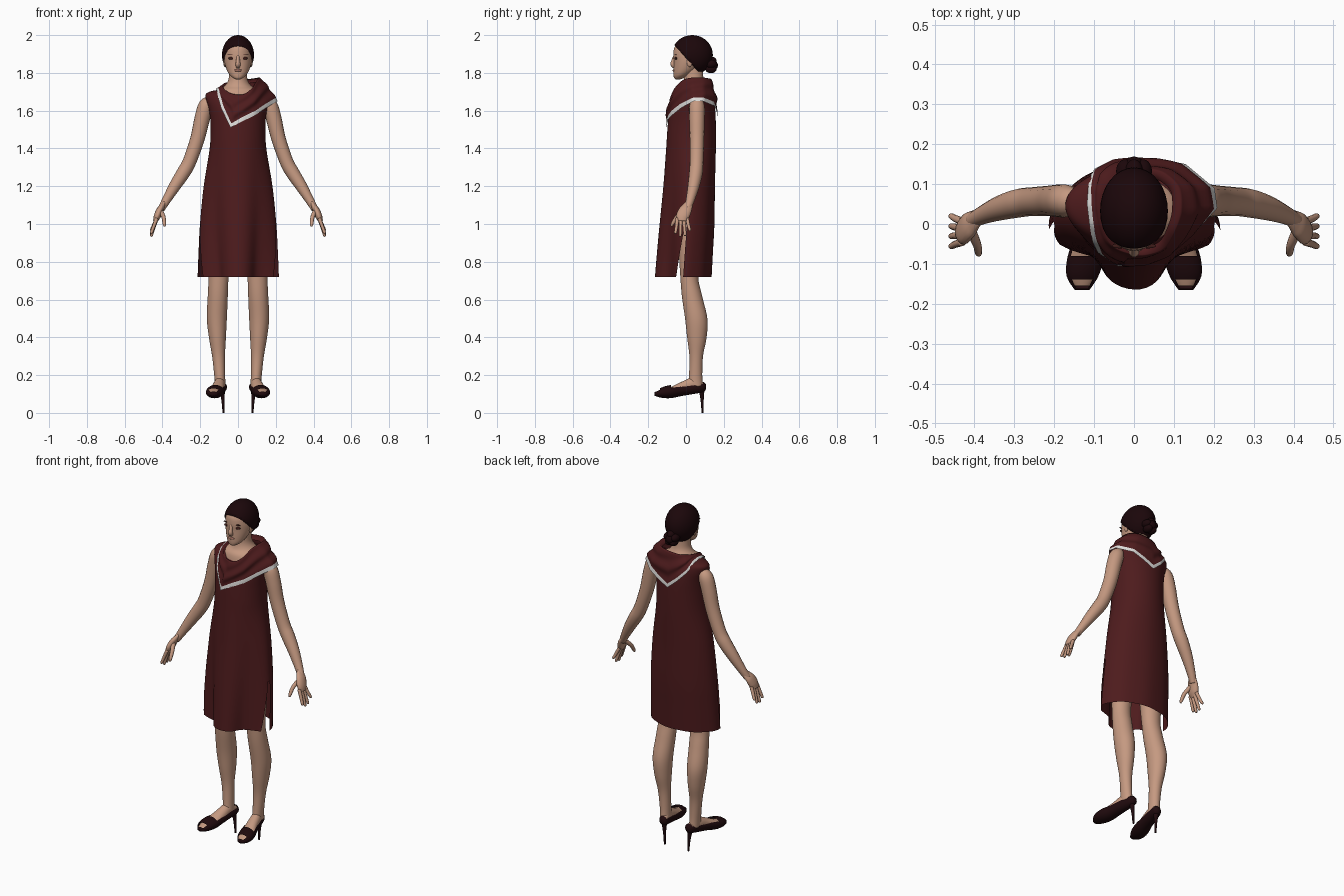
import bpy
import bmesh
from math import sin, cos, pi, hypot
from mathutils import Vector, Matrix

if "Cube" in bpy.data.objects:
    bpy.data.objects.remove(bpy.data.objects["Cube"], do_unlink=True)

CM = 0.01  # part tables below are written in hundredths of a unit


def material(name, red, green, blue):
    mat = bpy.data.materials.new(name)
    mat.use_nodes = True
    colour = (red, green, blue, 1)
    mat.diffuse_color = colour
    shader = mat.node_tree.nodes["Principled BSDF"]
    shader.inputs["Base Color"].default_value = colour
    shader.inputs["Roughness"].default_value = 0.7
    return mat


SKIN = material("skin", .56, .32, .22)
CLOTH = material("maroon cloth", .075, .011, .012)
TRIM = material("white trim", .75, .74, .72)
HAIR = material("dark hair", .011, .002, .003)
LEATHER = material("dark leather", .014, .003, .004)
LIP = material("lip", .36, .16, .12)
EYE = material("dark eye", .05, .012, .01)


def finish(bm, name, *mats):
    bmesh.ops.recalc_face_normals(bm, faces=bm.faces)
    for face in bm.faces:
        face.smooth = True
    mesh = bpy.data.meshes.new(name)
    bm.to_mesh(mesh)
    bm.free()
    for mat in mats:
        mesh.materials.append(mat)
    obj = bpy.data.objects.new(name, mesh)
    bpy.context.collection.objects.link(obj)
    return obj


def spline(keys, steps, closed=False):
    """Smooth curve through tuples of any length."""
    count, out = len(keys), []

    def key(i):
        return Vector(keys[i % count] if closed else keys[max(0, min(i, count - 1))])

    for i in range(count if closed else count - 1):
        a, b, c, d = (key(i + k) for k in (-1, 0, 1, 2))
        for k in range(steps):
            t = k / steps
            out.append(b + (c - a) * t / 2 + (a * 2 - b * 5 + c * 4 - d) * t * t / 2
                       + (b * 3 - a - c * 3 + d) * t ** 3 / 2)
    if not closed:
        out.append(key(count - 1))
    return out


def bridge(bm, rings, caps=True, drop=None):
    """Skin a list of vertex rings; drop(ring, column) leaves a face out."""
    n = len(rings[0])
    for i in range(len(rings) - 1):
        for j in range(n):
            if drop and drop(i, j):
                continue
            k = (j + 1) % n
            bm.faces.new((rings[i][j], rings[i][k], rings[i + 1][k], rings[i + 1][j]))
    if caps:
        bm.faces.new(rings[0])
        bm.faces.new(rings[-1])


def loft(name, keys, mat, along="Z", side=1, n=32, caps=True, drop=None, tweak=None):
    """Elliptic sections: (position, centre x, half width, low, high)."""
    bm = bmesh.new()
    rows = [r * CM for r in spline(keys, 5)]
    rings = []
    for s, cx, rx, low, high in rows:
        ring = []
        for j in range(n):
            th, grow = 2 * pi * j / n, 1
            if tweak:
                th, grow = tweak(s, th)
            x = side * (cx + rx * grow * cos(th))
            v = (low + high) / 2 + (high - low) / 2 * grow * sin(th)
            ring.append(bm.verts.new((x, v, s) if along == "Z" else (x, s, v)))
        rings.append(ring)
    rule = drop and (lambda i, j: drop(rows[i][0], 2 * pi * (j + .5) / n))
    bridge(bm, rings, caps, rule)
    return finish(bm, name, mat)


def limb(name, keys, mat, side=1, broad=1, n=16):
    """Tube through (x, y, z, radius), broadened front to back."""
    bm = bmesh.new()
    rows = [r * CM for r in spline(keys, 5)]
    rings = []
    for i, row in enumerate(rows):
        ahead = (rows[min(i + 1, len(rows) - 1)] - rows[max(i - 1, 0)]).xyz.normalized()
        depth = Vector((0, 1, 0))
        depth = (depth - ahead * depth.dot(ahead)).normalized()
        across = ahead.cross(depth)
        ring = []
        for j in range(n):
            th = 2 * pi * j / n
            p = row.xyz + (depth * broad * sin(th) + across * cos(th)) * row.w
            ring.append(bm.verts.new((side * p.x, p.y, p.z)))
        rings.append(ring)
    bridge(bm, rings)
    return finish(bm, name, mat)


def ball(name, centre, radii, mat, cut=None):
    bm = bmesh.new()
    bmesh.ops.create_uvsphere(bm, u_segments=32, v_segments=20, radius=1)
    bm.transform(Matrix.Translation(Vector(centre) * CM) @ Matrix.Diagonal((*(Vector(radii) * CM), 1)))
    if cut:
        geom = bm.verts[:] + bm.edges[:] + bm.faces[:]
        done = bmesh.ops.bisect_plane(bm, geom=geom, plane_co=Vector(cut[0]) * CM,
                                      plane_no=cut[1], clear_inner=True)
        rim = [e for e in done["geom_cut"] if isinstance(e, bmesh.types.BMEdge)]
        bmesh.ops.contextual_create(bm, geom=rim)
    return finish(bm, name, mat)


# Dress body with side slits and a skirt gathered into one central front fold
DRESS = [(72, 0, 21.5, -16.5, 13.5), (85, 0, 21, -15.4, 14.2), (100, 0, 20.2, -14, 15),
         (120, 0, 18.2, -12, 15.3), (140, 0, 15, -10.5, 15.8), (152, 0, 14.5, -9.7, 15.8),
         (160, 0, 15.3, -8.7, 15.5), (166, 0, 17, -6, 14.5), (169, 0, 16.8, -3.7, 13.5),
         (170.5, 0, 13.4, -1, 12), (171, 0, 9, 0, 10)]
COLUMNS, SLIT_TOP = 72, .98


def skirt(z, th):
    flare = max(0, (SLIT_TOP - z) / .26)
    sway = max(0, min(1, (1.45 - z) / .73))
    grow = 1 + .008 * sway * sin(9 * th + 1)
    if sin(th) < -.001:
        th = 1.5 * pi + (th - 1.5 * pi) * (1 - .13 * flare)
        grow -= .34 * sway * sin(2 * th) ** 2
    return th, grow


def slit(z, th):
    col = int(th / (2 * pi) * COLUMNS)
    return z < SLIT_TOP and col in (COLUMNS // 2, COLUMNS - 1)


loft("dress_body", DRESS, CLOTH, n=COLUMNS, caps=False, drop=slit, tweak=skirt)

# Draped asymmetric collar: (neckline point, hem point) pairs around the neck
COLLAR = [((0, -7.5, 168.5), (-4, -10.6, 151)), ((3.5, -7.5, 169), (2.5, -10, 154.5)),
          ((7.5, -6, 172), (9, -7.5, 157.5)), ((10, -2, 176), (15, -2.5, 161.5)),
          ((11.5, 3, 177.5), (20.9, 4, 165)), ((11, 9, 177.5), (20.2, 9, 165)),
          ((7.5, 12.5, 177), (13, 15, 162.5)), ((4, 13.5, 176.5), (7, 16.3, 159.3)),
          ((0, 13.5, 176), (.5, 16.7, 156)), ((-4, 12.5, 175.3), (-5, 16.2, 160.7)),
          ((-6.5, 10.5, 174.8), (-10, 13.8, 166)), ((-7.8, 7.5, 174.2), (-11.4, 10, 170.3)),
          ((-8.2, 4, 173.4), (-11.8, 5, 171.5)), ((-7.8, 0, 172.3), (-11.2, 0, 170.6)),
          ((-6.5, -4, 170.8), (-10.4, -4.5, 166.5)), ((-4, -6.3, 169.3), (-9, -7.3, 161.5))]
BODY = [r * CM for r in spline(DRESS, 8)]


def clear_body(p):
    """Push a point out to just beyond the dress body."""
    z, _, rx, low, high = min(BODY, key=lambda r: abs(r[0] - p.z))
    mid, ry = (low + high) / 2, (high - low) / 2
    reach = hypot(p.x / rx, (p.y - mid) / ry)
    if p.z < 1.68 and reach < 1.04:
        p = Vector((p.x * 1.04 / reach, mid + (p.y - mid) * 1.04 / reach, p.z))
    return p


def collar():
    bm = bmesh.new()
    steps, folds = 5, 14
    necks = spline([a for a, b in COLLAR], steps, closed=True)
    rings = [[] for _ in range(folds + 3)]
    axis = Vector((.01, .04, 0))
    for j, neck in enumerate(necks):
        neck = neck * CM
        start, end = (Vector(COLLAR[(j // steps + k) % len(COLLAR)][1]) for k in (0, 1))
        hem = start.lerp(end, j % steps / steps) * CM
        drop = (hem - neck).length
        out = Vector((neck.x - axis.x, neck.y - axis.y, 0)).normalized()
        band = 1 - min(.45, (.016 + min(.008, drop * .06)) / drop)
        inner = neck - out * .02 - Vector((0, 0, .025))
        rings[0].append(bm.verts.new(inner))
        for i in range(folds + 1):
            t = band * i / folds
            swell = min(1, drop / .12) * sin(pi * t)
            wave = sin(13 * t + j * .2)
            p = neck.lerp(hem, t) + out * swell * (.009 + .006 * wave)
            rings[i + 1].append(bm.verts.new(clear_body(p)))
        rings[-1].append(bm.verts.new(clear_body(hem)))
    bridge(bm, rings, caps=False)
    edge = set(rings[-1])
    for face in bm.faces:
        face.material_index = int(any(v in edge for v in face.verts))
    finish(bm, "cowl_collar", CLOTH, TRIM)


collar()

# Neck, upper chest and head
loft("neck_and_chest", [(162, 0, 13, -6, 12), (170, 0, 11.2, -4.5, 12), (173, 0, 7.2, -2.2, 11),
                        (176, 0, 5.2, -1.2, 9.5), (180, 0, 4.7, -1, 9), (186, 0, 4.7, -1, 9)], SKIN)
loft("head", [(176.6, 0, 1.2, -5.5, -3), (177.3, 0, 2.6, -6.3, -1), (179, 0, 4.5, -6.6, 2),
              (182, 0, 6.1, -6.6, 6), (186, 0, 7.2, -6.5, 9), (190, 0, 7.4, -6.7, 11),
              (194, 0, 6.7, -5.8, 11), (198, 0, 4, -1.5, 8.5), (199, 0, 1, 2, 5)], SKIN)
limb("nose", [(0, -5.8, 189, .9), (0, -6.7, 186.5, 1), (0, -7, 184.6, 1.3), (0, -5.9, 183.2, 1.1)], SKIN)
ball("lips", (0, -6.3, 181.3), (2, .75, .75), LIP)

# Hair cap cut along the hairline, with a coiled bun
ball("hair_cap", (0, 3.3, 189.5), (8.5, 10.9, 10.5), HAIR, cut=((0, -6, 194.5), (0, 1, .9)))
ball("bun_centre", (0, 13.2, 184), (3.2, 3.7, 3.2), HAIR)
for turn in range(5):
    angle = 2 * pi * turn / 5 + .3
    ball("bun_coil", (2.4 * cos(angle), 13.2, 184 + 2.4 * sin(angle)), (2.2, 3, 2.2), HAIR)

# Paired parts
for side, label in ((1, "left"), (-1, "right")):
    ball(label + "_eye", (side * 3.4, -5.3, 187.7), (1.8, .8, .75), EYE)
    ball(label + "_brow", (side * 3.6, -5.5, 189.6), (1.9, .6, .25), EYE)
    ball(label + "_ear", (side * 7, 2, 185.8), (.8, 1.6, 2.6), SKIN)

    # Arm and hand
    limb(label + "_arm", [(14, 5.8, 165, 2.6), (16.8, 5.8, 162.8, 4), (18.9, 5.8, 156, 4.1),
                          (21.5, 5.8, 145, 3.8), (25.7, 5.6, 133, 3.6), (29, 5.2, 127, 3.6),
                          (33.5, 4, 120, 3.1), (38, 2.2, 112.5, 2.3), (40.6, .8, 108, 1.9)], SKIN, side)
    limb(label + "_palm", [(39.2, 1.6, 111, 1.1), (40.4, .6, 109, 1.5), (41.6, -.5, 107, 1.8),
                           (42.8, -1.8, 104, 1.8), (43.8, -2, 101.5, 1.2)], SKIN, side, broad=1.9)
    for finger, length in enumerate((6.5, 8, 7.6, 5)):
        y = -4.5 + 1.7 * finger
        spread = (finger - 1.3) * .8
        limb(label + "_finger", [(43, y, 103, 1), (44.6, y + spread / 2, 102 - length / 2, .9),
                                 (45.8, y + spread, 102 - length, .75),
                                 (46, y + spread, 101.3 - length, .3)], SKIN, side, n=10)
    limb(label + "_thumb", [(41, -1.5, 107, 1.3), (39.4, -5, 103.5, 1.1), (39, -7.2, 100, .9),
                            (38.9, -7.7, 98.7, .4)], SKIN, side, n=10)

    # Leg and foot
    loft(label + "_leg", [(105, 9, 7, -5, 9), (85, 9.8, 6.2, -3.8, 8), (72, 10.3, 5.3, -3, 6.5),
                          (62, 10.7, 5.3, -2.2, 8.5), (50, 11.2, 5.3, -.5, 11.3), (40, 10.9, 4.5, .6, 10.9),
                          (30, 10.3, 3.4, 1.8, 9), (20, 9.7, 2.9, 1.6, 8.6), (14, 9.4, 2.8, 1, 9)],
         SKIN, side=side)
    loft(label + "_foot", [(9.3, 8.7, 2, 12, 16), (4, 9.6, 2.8, 11, 18.8), (-2, 10.6, 3.3, 10, 16.6),
                           (-8, 12, 4, 8.6, 13.7), (-13, 12.8, 3.4, 8.6, 11.9), (-15.6, 13, 1.8, 9, 10.7)],
         SKIN, along="Y", side=side)

    # Peep-toe shoe: the top is open over the instep and at the toe tip
    loft(label + "_shoe", [(10.6, 8.4, 1, 12.5, 15), (9, 8.5, 2.6, 11, 16.4), (4, 9.5, 3.3, 10, 16.2),
                           (-2, 10.6, 3.8, 9, 15.4), (-8, 12, 4.6, 7.8, 14.8), (-13, 12.9, 4, 8, 13.4),
                           (-16.6, 13, 1.8, 9, 11)], LEATHER, along="Y", side=side,
         drop=lambda y, th: (-.07 < y < .095 and sin(th) > .55) or (-.158 < y < -.135 and sin(th) > .75))
    limb(label + "_heel", [(8.5, 8, 13.5, 2), (8.2, 8.4, 10, 1.2), (7.9, 8.6, 5, .7), (7.7, 8.7, 0, .5)],
         LEATHER, side)
